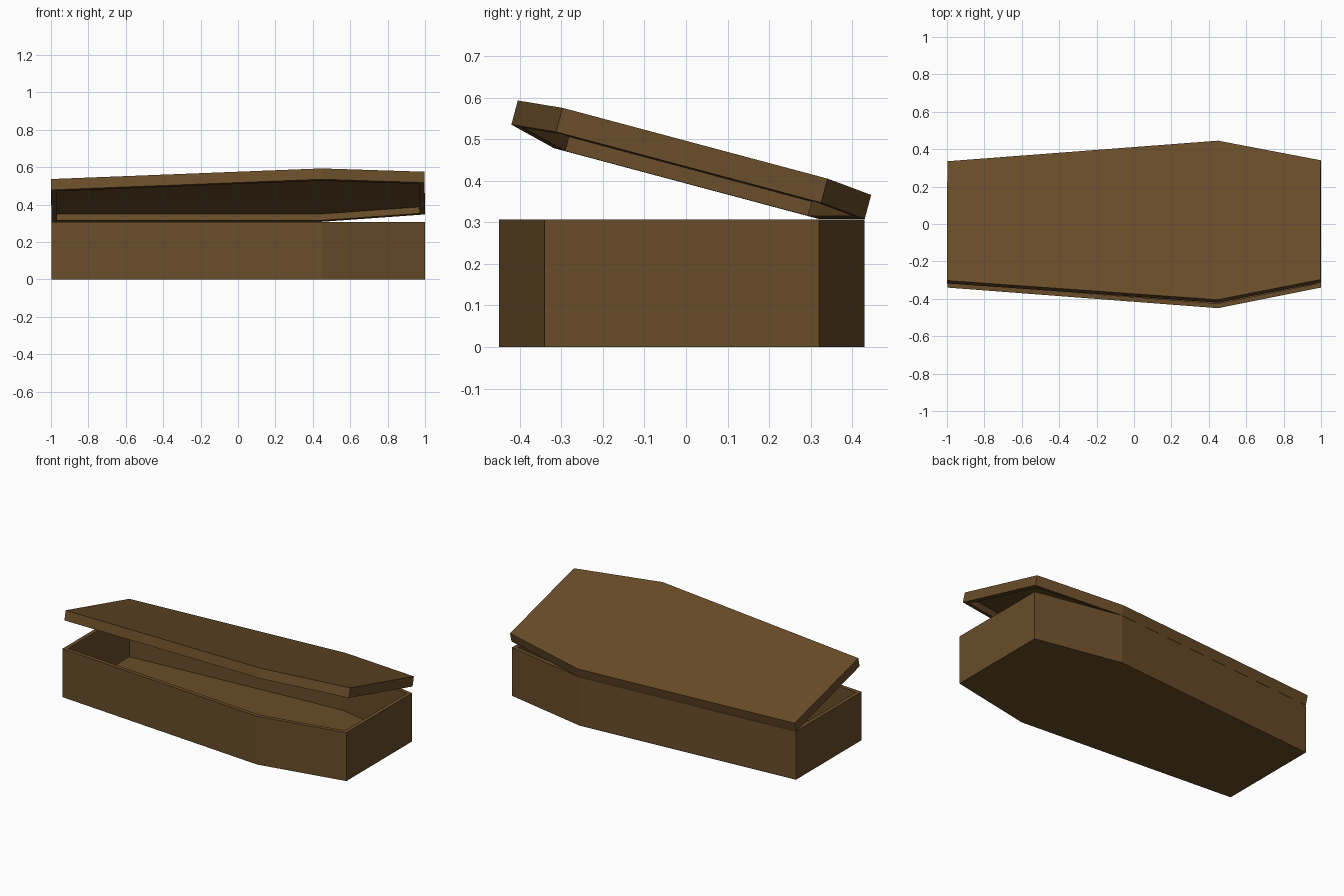
import bpy, bmesh, math
from mathutils import Matrix, Vector

if "Cube" in bpy.data.objects:
    bpy.data.objects.remove(bpy.data.objects["Cube"])

# Six-sided outline shared by box and lid (wide at the shoulders)
CY = -0.01
half = [(-0.997, 0.33), (0.45, 0.44), (1.0, 0.33)]
outline = [(x, CY - y) for x, y in half] + [(x, CY + y) for x, y in reversed(half)]

wood = bpy.data.materials.new("dark_wood")
wood.diffuse_color = (0.14, 0.073, 0.022, 1)
wood.use_nodes = True
wood.node_tree.nodes["Principled BSDF"].inputs["Base Color"].default_value = wood.diffuse_color


def tray(name, height, wall, depth, open_top):
    """Prism on the outline, hollowed from its top or bottom face."""
    bm = bmesh.new()
    base = bm.faces.new([bm.verts.new((x, y, 0)) for x, y in outline])
    ext = bmesh.ops.extrude_face_region(bm, geom=[base], use_keep_orig=True)
    verts = [g for g in ext["geom"] if isinstance(g, bmesh.types.BMVert)]
    bmesh.ops.translate(bm, verts=verts, vec=(0, 0, height))
    bmesh.ops.recalc_face_normals(bm, faces=bm.faces[:])
    s = 1 if open_top else -1
    face = max(bm.faces, key=lambda f: s * f.normal.z)
    bmesh.ops.inset_region(bm, faces=[face], thickness=wall, use_even_offset=True)
    inner = bmesh.ops.extrude_discrete_faces(bm, faces=[face])["faces"][0]
    bmesh.ops.translate(bm, verts=inner.verts[:], vec=(0, 0, -s * depth))
    me = bpy.data.meshes.new(name)
    bm.to_mesh(me)
    bm.free()
    me.materials.append(wood)
    ob = bpy.data.objects.new(name, me)
    bpy.context.collection.objects.link(ob)
    return ob


# Open box
tray("box", 0.307, 0.025, 0.287, True)

# Hollow lid, swung open about the long back edge
lid = tray("lid", 0.06, 0.03, 0.035, False)
a = Vector((half[0][0], CY + half[0][1], 0))
b = Vector((half[1][0], CY + half[1][1], 0))
swing = Matrix.Rotation(math.radians(-15), 4, b - a)
lid.matrix_world = (Matrix.Translation(a + Vector((0, 0, 0.308)))
                    @ swing @ Matrix.Translation(-a))
